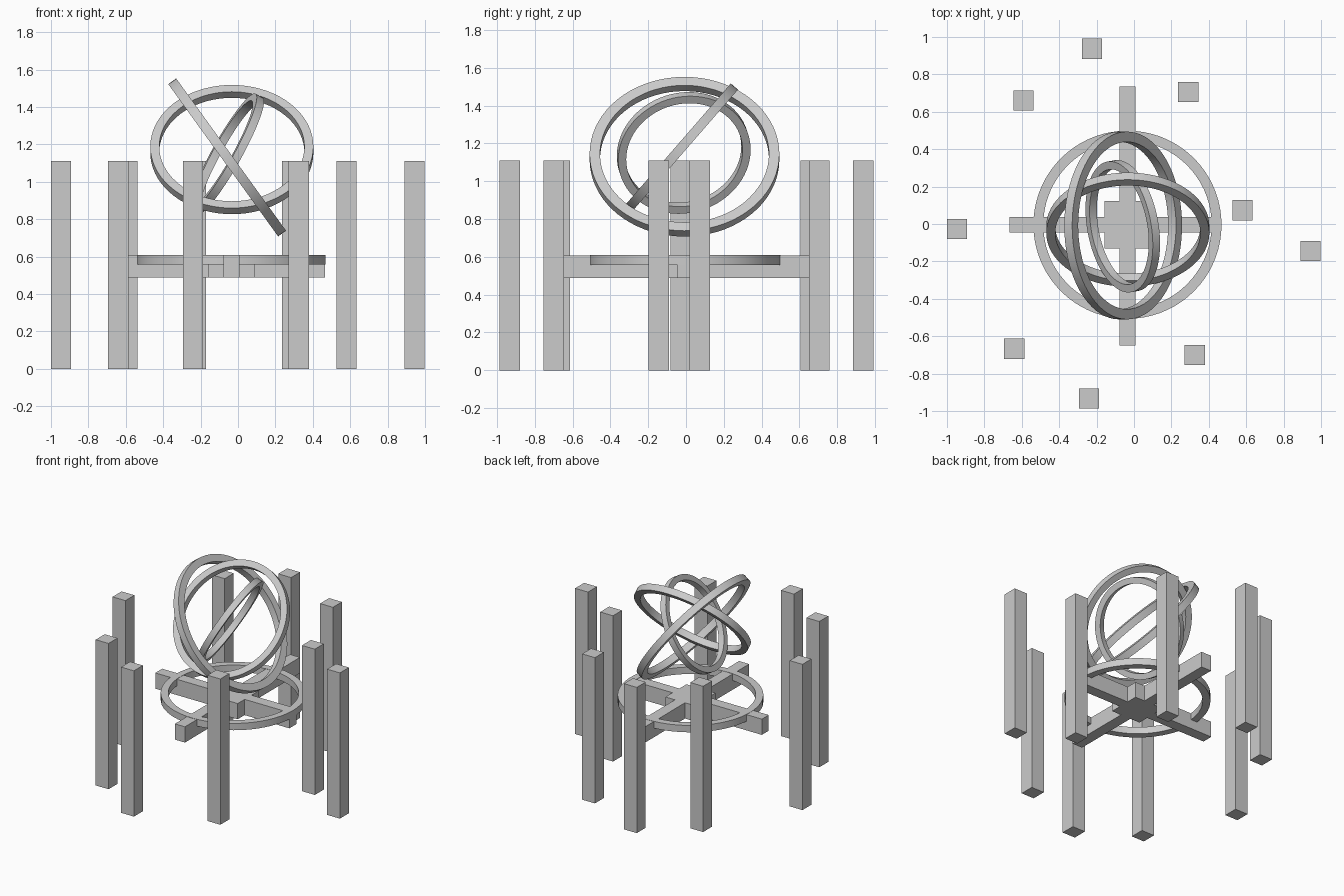
import bpy, bmesh, math
from mathutils import Vector

if "Cube" in bpy.data.objects:
    bpy.data.objects.remove(bpy.data.objects["Cube"])


def box(name, x0, x1, y0, y1, z0, z1):
    bm = bmesh.new()
    bmesh.ops.create_cube(bm, size=1)
    for v in bm.verts:
        v.co = Vector((v.co.x * (x1 - x0), v.co.y * (y1 - y0), v.co.z * (z1 - z0)))
    me = bpy.data.meshes.new(name)
    bm.to_mesh(me)
    bm.free()
    ob = bpy.data.objects.new(name, me)
    ob.location = ((x0 + x1) / 2, (y0 + y1) / 2, (z0 + z1) / 2)
    bpy.context.collection.objects.link(ob)
    return ob


def ring(name, centre, normal, outer, inner, depth, n=72):
    # rectangular section swept round a circle
    bm = bmesh.new()
    section = [(outer, -depth / 2), (outer, depth / 2), (inner, depth / 2), (inner, -depth / 2)]
    loops = []
    for i in range(n):
        a = 2 * math.pi * i / n
        loops.append([bm.verts.new((r * math.cos(a), r * math.sin(a), z)) for r, z in section])
    for i in range(n):
        p, q = loops[i], loops[(i + 1) % n]
        for k in range(4):
            m = (k + 1) % 4
            bm.faces.new((p[k], q[k], q[m], p[m]))
    bmesh.ops.recalc_face_normals(bm, faces=bm.faces)
    me = bpy.data.meshes.new(name)
    bm.to_mesh(me)
    bm.free()
    ob = bpy.data.objects.new(name, me)
    ob.location = centre
    ob.rotation_euler = Vector(normal).to_track_quat('Z', 'Y').to_euler()
    bpy.context.collection.objects.link(ob)
    bpy.ops.object.select_all(action='DESELECT')
    ob.select_set(True)
    bpy.context.view_layer.objects.active = ob
    bpy.ops.object.shade_smooth_by_angle(angle=math.radians(30))
    return ob


# standing posts
posts = [(-0.225, 0.937), (-0.59, 0.66), (0.29, 0.705), (-0.946, -0.027), (0.58, 0.073),
         (0.944, -0.145), (-0.64, -0.667), (0.325, -0.70), (-0.24, -0.933)]
h = 0.054
for i, (x, y) in enumerate(posts):
    box(f"post_{i + 1}", x - h, x + h, y - h, y + h, 0, 1.11)

# cross arms and hub
Z0, Z1 = 0.487, 0.607
box("cross_arm_x", -0.665, 0.465, -0.046, 0.037, Z0, Z1)
box("cross_arm_y", -0.077, 0.008, -0.65, 0.735, Z0, Z1)
box("hub", -0.158, 0.088, -0.13, 0.122, Z0, Z1)

# flat base ring
ring("base_ring", (-0.035, -0.004, 0.583), (0, 0, 1), 0.503, 0.45, 0.052)

# tilted rings
t = math.radians(49)
ring("outer_ring", (-0.058, -0.008, 1.13), (0.812, 0, 0.586), 0.502, 0.447, 0.052)
ring("middle_ring", (-0.033, -0.03, 1.172), (0, -math.sin(t), math.cos(t)), 0.436, 0.388, 0.05)
ring("inner_ring", (-0.06, -0.012, 1.15), (0.86, 0.16, -0.48), 0.355, 0.312, 0.045)
